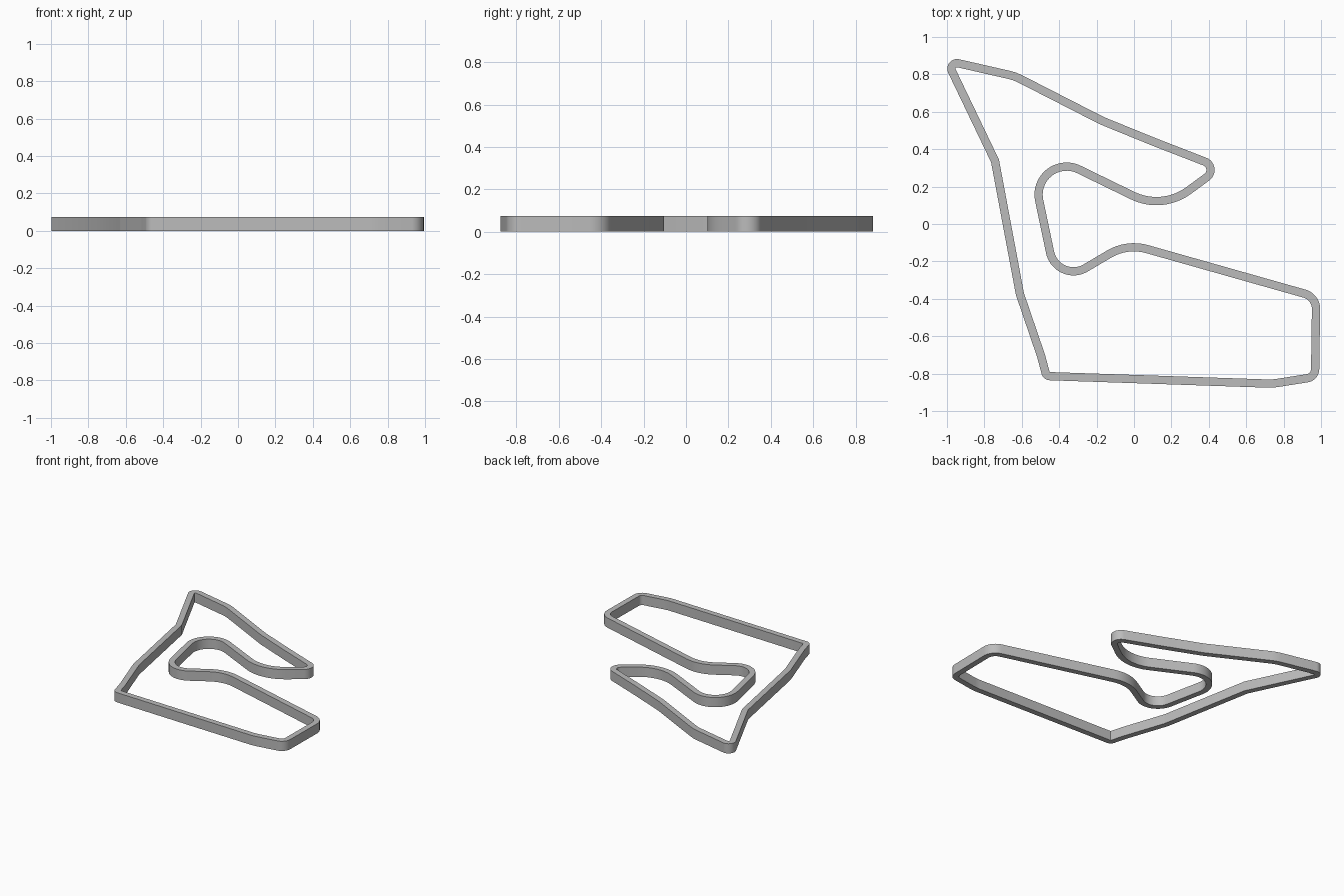
import bpy, bmesh, math
from mathutils import Vector

cube = bpy.data.objects.get("Cube")
if cube:
    bpy.data.objects.remove(cube)

HALF_WIDTH, HEIGHT = 0.022, 0.075

# Centreline corners of the circuit, clockwise: x, y, bend radius
CORNERS = [
    (-1.0, 0.873, 0.03), (-0.636, 0.79, 0.25), (-0.171, 0.552, 0.5),
    (0.112, 0.437, 0), (0.46, 0.302, 0.048), (0.15, 0.075, 0.29),
    (-0.57, 0.426, 0.15), (-0.412, -0.326, 0.128), (-0.037, -0.104, 0.26),
    (0.974, -0.39, 0.085), (0.968, -0.818, 0.05), (0.74, -0.854, 0.25),
    (-0.468, -0.813, 0.025), (-0.497, -0.705, 0.3), (-0.61, -0.374, 0.15),
    (-0.743, 0.337, 0),
]


def rounded_path(corners):
    """Replace every corner with an arc that is tangent to both legs."""
    path = []
    for i, (x, y, radius) in enumerate(corners):
        p = Vector((x, y))
        a = (Vector(corners[i - 1][:2]) - p).normalized()
        b = (Vector(corners[(i + 1) % len(corners)][:2]) - p).normalized()
        if radius == 0:
            path.append(p)
            continue
        half = a.angle(b) / 2
        centre = p + (a + b).normalized() * radius / math.sin(half)
        start = p + a * radius / math.tan(half) - centre
        end = p + b * radius / math.tan(half) - centre
        sweep = start.angle_signed(end)
        steps = max(2, round(abs(sweep) / math.radians(6)))
        for k in range(steps + 1):
            t = -sweep * k / steps
            path.append(centre + Vector((
                start.x * math.cos(t) - start.y * math.sin(t),
                start.x * math.sin(t) + start.y * math.cos(t))))
    return path


def offset(path, distance):
    """Shift a closed path sideways with mitred joints."""
    result = []
    for i, p in enumerate(path):
        d1 = (p - path[i - 1]).normalized()
        d2 = (path[(i + 1) % len(path)] - p).normalized()
        n1, n2 = Vector((-d1.y, d1.x)), Vector((-d2.y, d2.x))
        result.append(p + (n1 + n2) * distance / (1 + n1.dot(n2)))
    return result


# Closed band with a rectangular section
path = rounded_path(CORNERS)
outer, inner = offset(path, HALF_WIDTH), offset(path, -HALF_WIDTH)
bm = bmesh.new()
loops = [[bm.verts.new((p.x, p.y, z)) for p in side]
         for side, z in ((outer, 0), (outer, HEIGHT), (inner, HEIGHT), (inner, 0))]
for k in range(len(loops)):
    low, high = loops[k - 1], loops[k]
    for i in range(len(path)):
        bm.faces.new((low[i - 1], low[i], high[i], high[i - 1]))
bmesh.ops.recalc_face_normals(bm, faces=bm.faces)
mesh = bpy.data.meshes.new("track_band")
bm.to_mesh(mesh)
bm.free()
track = bpy.data.objects.new("track_band", mesh)
bpy.context.collection.objects.link(track)

# Plain grey finish
grey = bpy.data.materials.new("grey")
grey.use_nodes = True
colour = (0.5, 0.5, 0.5, 1)
grey.diffuse_color = colour
grey.node_tree.nodes["Principled BSDF"].inputs["Base Color"].default_value = colour
mesh.materials.append(grey)

# Smooth bends, crisp rims
bpy.ops.object.select_all(action='DESELECT')
track.select_set(True)
bpy.context.view_layer.objects.active = track
bpy.ops.object.shade_smooth_by_angle(angle=math.radians(30))
